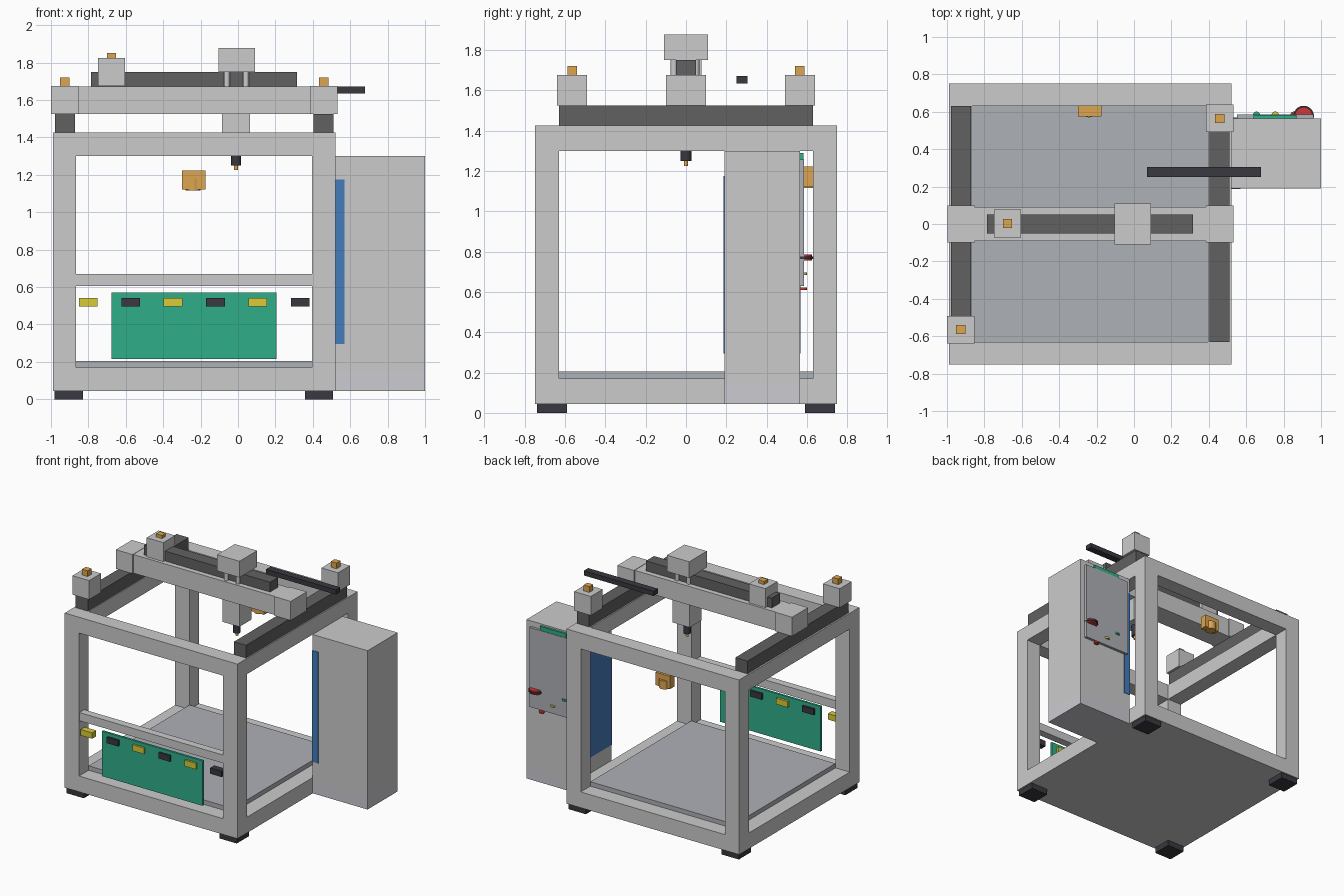
import bpy

if "Cube" in bpy.data.objects:
    bpy.data.objects.remove(bpy.data.objects["Cube"])


def material(name, rgb):
    m = bpy.data.materials.new(name)
    m.diffuse_color = (*rgb, 1)
    m.use_nodes = True
    m.node_tree.nodes["Principled BSDF"].inputs["Base Color"].default_value = m.diffuse_color
    return m


RAIL = material("rail_grey", (0.12, 0.12, 0.12))
BLACK = material("black", (0.04, 0.04, 0.05))
STEEL = material("steel", (0.42, 0.44, 0.47))
SILVER = material("silver", (0.6, 0.6, 0.64))
ORANGE = material("orange", (0.72, 0.38, 0.08))
GREEN = material("green", (0.03, 0.42, 0.25))
YELLOW = material("yellow", (0.7, 0.6, 0.04))
RED = material("red", (0.65, 0.04, 0.04))
BLUE = material("blue", (0.06, 0.2, 0.5))


def box(name, x, y, z, mat=None):
    """Box from (min, max) ranges on each axis."""
    bpy.ops.mesh.primitive_cube_add(size=1, location=[(a + b) / 2 for a, b in (x, y, z)])
    o = bpy.context.object
    o.name = name
    o.scale = [b - a for a, b in (x, y, z)]
    bpy.ops.object.transform_apply(location=False, rotation=False)
    if mat:
        o.data.materials.append(mat)
    return o


def cyl(name, x, y, z, r, mat=None, sides=24):
    """Upright cylinder with z as (min, max)."""
    bpy.ops.mesh.primitive_cylinder_add(vertices=sides, radius=r, depth=z[1] - z[0],
                                        location=(x, y, sum(z) / 2))
    o = bpy.context.object
    o.name = name
    bpy.ops.object.shade_smooth_by_angle()
    if mat:
        o.data.materials.append(mat)
    return o


# Frame: base, posts, top beams, feet
X0, X1, XI0, XI1 = -0.99, 0.52, -0.865, 0.395
YO, YI = 0.75, 0.63
box("base", (X0, X1), (-YO, YO), (0.045, 0.17))
box("build_plate", (XI0, XI1), (-YI, YI), (0.17, 0.205), STEEL)
sides_x = {"left": (X0, XI0), "right": (XI1, X1)}
sides_y = {"front": (-YO, -YI), "back": (YI, YO)}
for sx, xr in sides_x.items():
    for sy, yr in sides_y.items():
        box(f"{sy}_{sx}_post", xr, yr, (0.17, 1.30))
        cx = -0.905 if sx == "left" else 0.4325
        cy = -0.665 if sy == "front" else 0.665
        box(f"{sy}_{sx}_foot", (cx - 0.075, cx + 0.075), (cy - 0.075, cy + 0.075),
            (0, 0.045), BLACK)
    box(f"{sx}_top_beam", xr, (-YI, YI), (1.30, 1.425))
for sy, yr in sides_y.items():
    box(f"{sy}_top_beam", (X0, X1), yr, (1.30, 1.425))
box("front_mid_beam", (XI0, XI1), (-0.745, -0.685), (0.605, 0.67))

# Rails and gantry
for side, cx in (("left", -0.925), ("right", 0.458)):
    box(f"{side}_rail", (cx - 0.053, cx + 0.053), (-0.63, 0.63), (1.425, 1.525), RAIL)
    box(f"{side}_rail_carriage", (cx - 0.073, cx + 0.073), (-0.10, 0.10), (1.525, 1.675))
box("gantry_beam", (-0.852, 0.385), (-0.09, 0.09), (1.525, 1.672))
box("gantry_rail", (-0.785, 0.315), (-0.05, 0.05), (1.672, 1.75), RAIL)

# Drive motors with shaft caps
for name, cx, cy, z, top in (("left_motor", -0.927, -0.565, 1.525, 1.72),
                             ("right_motor", 0.458, 0.565, 1.525, 1.72),
                             ("gantry_motor", -0.676, 0.003, 1.675, 1.85)):
    zt = z + 0.15
    box(name, (cx - 0.073, cx + 0.073), (cy - 0.074, cy + 0.074), (z, zt))
    box(name + "_cap", (cx - 0.025, cx + 0.025), (cy - 0.024, cy + 0.024), (zt, top), ORANGE)

# Tool head
box("head_motor", (-0.105, 0.09), (-0.11, 0.11), (1.75, 1.878))
for cx in (-0.06, 0.042):
    for cy in (-0.06, 0.05):
        cyl("head_guide_rod", cx, cy, (1.60, 1.78), 0.016, SILVER)
box("head_slide", (-0.085, 0.065), (-0.075, 0.075), (1.34, 1.525))
cyl("tool_holder", -0.01, 0, (1.25, 1.34), 0.027, BLACK)
cyl("nozzle", -0.01, 0, (1.225, 1.25), 0.011, ORANGE)

# Cable guide
box("cable_guide", (0.07, 0.68), (0.25, 0.305), (1.635, 1.672), BLACK)

# Camera-like sensor at the back
box("sensor_body", (-0.30, -0.175), (0.575, 0.63), (1.122, 1.223), ORANGE)
cyl("sensor_lens", -0.24, 0.61, (1.115, 1.18), 0.04, ORANGE)

# Control board and connectors
box("control_board", (-0.675, 0.205), (-0.735, -0.718), (0.215, 0.57), GREEN)
for i in range(6):
    cx = -0.80 + 0.2265 * i
    box("connector", (cx - 0.05, cx + 0.05), (-0.75, -0.70), (0.495, 0.542),
        BLACK if i % 2 else YELLOW)

# Side cabinet with window and rear control panel
box("cabinet", (0.52, 1.0), (0.19, 0.565), (0.145, 1.30))
box("cabinet_plinth", (0.52, 1.0), (0.19, 0.565), (0.045, 0.145), SILVER)
box("cabinet_window", (0.518, 0.57), (0.186, 0.569), (0.295, 1.175), BLUE)
box("control_panel", (0.55, 0.96), (0.565, 0.586), (0.63, 1.257), STEEL)
box("display", (0.64, 0.87), (0.565, 0.582), (1.257, 1.288), GREEN)
cyl("stop_button", 0.907, 0.577, (0.755, 0.785), 0.048, RED)
cyl("stop_button_ring", 0.907, 0.577, (0.764, 0.775), 0.055, BLACK)
for i, mat in enumerate((RED, YELLOW, GREEN)):
    z = 0.615 + 0.075 * i
    cyl("status_light", 0.855 - 0.1 * i, 0.581, (z - 0.006, z + 0.007), 0.02, mat)
